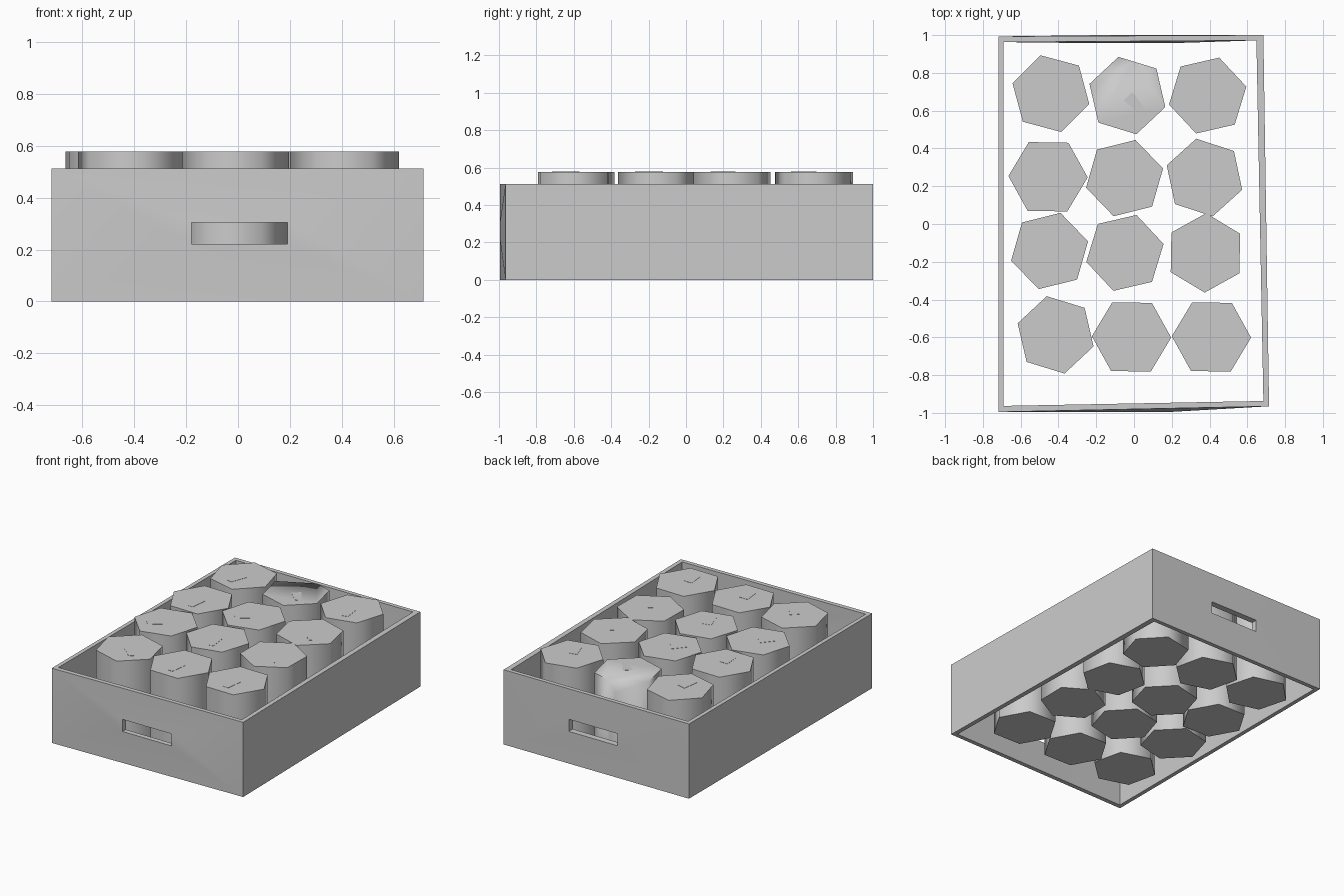
import bpy, bmesh
from math import radians, cos, sin
from mathutils import Vector

if "Cube" in bpy.data.objects:
    bpy.data.objects.remove(bpy.data.objects["Cube"])

CRATE_H = 0.513
CAN_H, CAN_R = 0.577, 0.21


def make_object(name, bm, angle, loc=(0, 0, 0), rot=0):
    bmesh.ops.recalc_face_normals(bm, faces=bm.faces)
    mesh = bpy.data.meshes.new(name)
    bm.to_mesh(mesh)
    bm.free()
    ob = bpy.data.objects.new(name, mesh)
    ob.location = loc
    ob.rotation_euler.z = rot
    bpy.context.collection.objects.link(ob)
    bpy.ops.object.select_all(action='DESELECT')
    bpy.context.view_layer.objects.active = ob
    ob.select_set(True)
    bpy.ops.object.shade_smooth_by_angle(angle=radians(angle))
    return ob


# Slightly skewed open crate, handle slot in the front and back walls
def make_crate():
    bm = bmesh.new()
    outer = [(-.718, -.995), (.715, -.965), (.685, 1.0), (-.718, .993)]
    inner = [(-.69, -.963), (.685, -.937), (.648, .972), (-.69, .963)]
    slot_y = {'outer': (-.995, 1.0), 'inner': (-.96, .957)}
    slot = [(-.18, .222), (.19, .222), (.19, .305), (-.18, .305)]
    layers = []
    for key, ring in (('outer', outer), ('inner', inner)):
        low = [bm.verts.new((x, y, 0)) for x, y in ring]
        high = [bm.verts.new((x, y, CRATE_H)) for x, y in ring]
        front, back = [[bm.verts.new((x, y, z)) for x, z in slot]
                       for y in slot_y[key]]
        # side walls
        for i, j in ((1, 2), (3, 0)):
            bm.faces.new((low[i], low[j], high[j], high[i]))
        # front and back walls as frames around the slot
        for i, j, hole in ((0, 1, front), (3, 2, back)):
            frame = [low[i], low[j], high[j], high[i]]
            for k in range(4):
                n = (k + 1) % 4
                bm.faces.new((frame[k], frame[n], hole[n], hole[k]))
        layers.append((low, high, front, back))
    # rims and slot linings join the two layers
    for a, b in zip(*layers):
        for k in range(4):
            n = (k + 1) % 4
            bm.faces.new((a[k], a[n], b[n], b[k]))
    make_object("crate", bm, 30)


# Six-sided can; a dented one has one top corner pushed down
def make_can(name, x, y, deg, dented):
    bm = bmesh.new()
    pts = [Vector((CAN_R * cos(radians(60 * i)), CAN_R * sin(radians(60 * i)), 0))
           for i in range(6)]
    tops = [CAN_H] * 6
    if dented:
        pts.insert(1, pts[0].lerp(pts[1], .6))
        tops = [CAN_H, CAN_H, CAN_H - .06] + [CAN_H] * 4
    low = [bm.verts.new(p) for p in pts]
    high = [bm.verts.new((p.x, p.y, z)) for p, z in zip(pts, tops)]
    n = len(pts)
    for i in range(n):
        j = (i + 1) % n
        bm.faces.new((low[i], low[j], high[j], high[i]))
    bm.faces.new(low[::-1])
    if dented:
        bm.faces.new((high[1], high[2], high[3]))
        bm.faces.new([v for i, v in enumerate(high) if i != 2])
    else:
        bm.faces.new(high)
    make_object(name, bm, 65, (x, y, 0), radians(deg))


# Thin tapered opening on the can lid
def make_tab(name, x, y, deg):
    bm = bmesh.new()
    shape = [(-.032, -.005), (-.02, -.118), (.02, -.118), (.032, -.005)]
    face = bm.faces.new([bm.verts.new((u, v, CAN_H)) for u, v in shape])
    up = bmesh.ops.extrude_face_region(bm, geom=[face])['geom']
    bmesh.ops.translate(bm, vec=(0, 0, .0015),
                        verts=[g for g in up if isinstance(g, bmesh.types.BMVert)])
    bmesh.ops.delete(bm, geom=[f for f in bm.faces if f.calc_center_median().z < CAN_H + .0001],
                     context='FACES_ONLY')
    make_object(name, bm, 30, (x, y, 0), radians(deg))


# Position and turn of every can
cans = [
    (-.44, .69, -15), (-.035, .68, 43), (.39, .68, 13),
    (-.455, .25, -1), (-.05, .243, -46), (.373, .246, 42),
    (-.447, -.143, -46), (-.048, -.153, 13), (.378, -.153, 29),
    (-.415, -.587, 43), (-.013, -.598, -1), (.41, -.598, -1),
]

make_crate()
for i, (x, y, deg) in enumerate(cans):
    make_can(f"can_{i + 1}", x, y, deg, i == 1)
    make_tab(f"can_tab_{i + 1}", x, y, deg)
